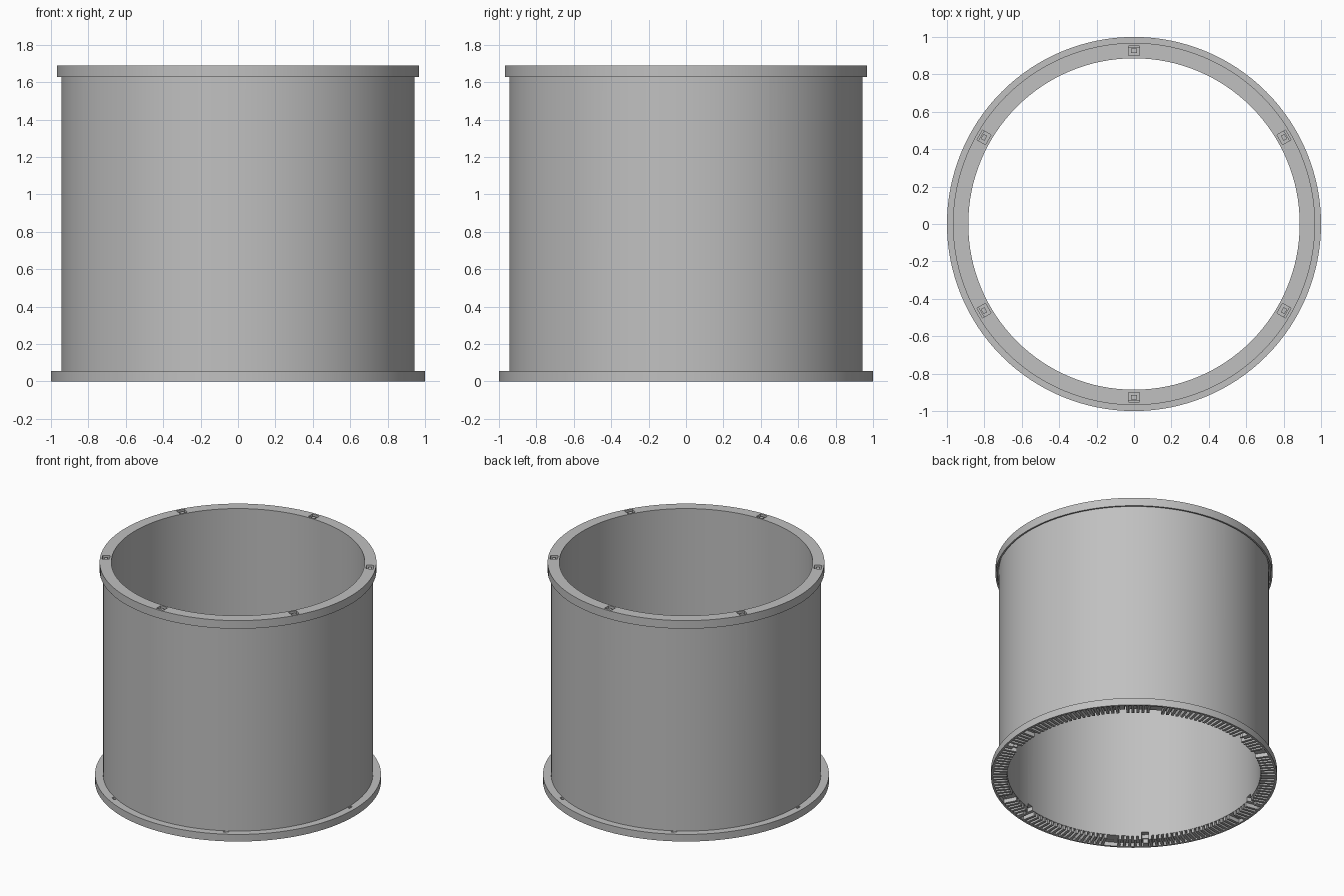
import bpy, bmesh, math
from mathutils import Matrix

cube = bpy.data.objects.get("Cube")
if cube:
    bpy.data.objects.remove(cube, do_unlink=True)

grey = bpy.data.materials.new("plain grey")
grey.diffuse_color = (0.53, 0.53, 0.53, 1)
grey.use_nodes = True
grey.node_tree.nodes["Principled BSDF"].inputs["Base Color"].default_value = grey.diffuse_color


def make_object(name, bm):
    bmesh.ops.recalc_face_normals(bm, faces=bm.faces)
    mesh = bpy.data.meshes.new(name)
    bm.to_mesh(mesh)
    bm.free()
    mesh.materials.append(grey)
    obj = bpy.data.objects.new(name, mesh)
    bpy.context.collection.objects.link(obj)
    return obj


def lathe(name, profile, segments):
    """Revolve a closed (radius, height) outline around z."""
    bm = bmesh.new()
    rings = []
    for i in range(segments):
        a = math.tau * i / segments
        rings.append([bm.verts.new((r * math.cos(a), r * math.sin(a), z)) for r, z in profile])
    count = len(profile)
    for i in range(segments):
        here, after = rings[i], rings[(i + 1) % segments]
        for j in range(count):
            k = (j + 1) % count
            bm.faces.new((here[j], after[j], after[k], here[k]))
    return make_object(name, bm)


def add_block(bm, degrees, r0, r1, width, z0, z1):
    """Box lying along a radius at the given angle."""
    matrix = (Matrix.Rotation(math.radians(degrees), 4, 'Z')
              @ Matrix.Translation(((r0 + r1) / 2, 0, (z0 + z1) / 2))
              @ Matrix.Diagonal((r1 - r0, width, z1 - z0, 1)))
    bmesh.ops.create_cube(bm, size=1, matrix=matrix)


# Hollow barrel with a base flange and an overhanging top lip
INNER, OUTER, HEIGHT, RIB_TOP = 0.886, 0.944, 1.69, 0.03
barrel = lathe("flanged_barrel", [
    (INNER, RIB_TOP), (0.985, RIB_TOP), (0.985, 0), (1, 0), (1, 0.055),
    (OUTER, 0.055), (OUTER, 1.66), (0.956, 1.66), (0.956, 1.627),
    (0.968, 1.627), (0.968, HEIGHT), (INNER, HEIGHT)], 128)

# Sockets in the rim, slots through the flange, notches under the base
bm = bmesh.new()
for i in range(6):
    turn = 60 * i
    add_block(bm, turn + 30, 0.9, 0.952, 0.06, HEIGHT - 0.03, HEIGHT + 0.02)
    add_block(bm, turn, 0.95, 0.965, 0.04, 0, 0.08)
    add_block(bm, turn + 45, 0.87, 0.925, 0.05, -0.02, 0.06)
cutter = make_object("notch_cutter", bm)
cutter.hide_render = True

cut = barrel.modifiers.new("notches", 'BOOLEAN')
cut.operation = 'DIFFERENCE'
cut.solver = 'EXACT'
cut.object = cutter
bpy.ops.object.select_all(action='DESELECT')
bpy.context.view_layer.objects.active = barrel
barrel.select_set(True)
bpy.ops.object.modifier_apply(modifier=cut.name)
bpy.data.objects.remove(cutter, do_unlink=True)
bpy.ops.object.shade_smooth_by_angle(angle=math.radians(30))

# Ring of radial ribs under the flange, left out where notches and slots sit
bm = bmesh.new()
RIBS = 160
for i in range(RIBS):
    degrees = 360 * i / RIBS
    near = min(abs((degrees - c + 30) % 60 - 30) for c in (0, 45))
    if near > 1.7:
        add_block(bm, degrees, INNER + 0.002, 0.987, 0.019, 0, RIB_TOP + 0.003)
make_object("base_ribs", bm)

# Small catches hanging inside the base notches
bm = bmesh.new()
for i in range(6):
    add_block(bm, 60 * i + 45, 0.935, 0.987, 0.035, 0, RIB_TOP + 0.003)
make_object("base_catches", bm)

# Small tabs standing in the rim sockets
bm = bmesh.new()
for i in range(6):
    add_block(bm, 60 * i + 30, 0.915, 0.937, 0.03, HEIGHT - 0.035, HEIGHT - 0.008)
make_object("rim_tabs", bm)
